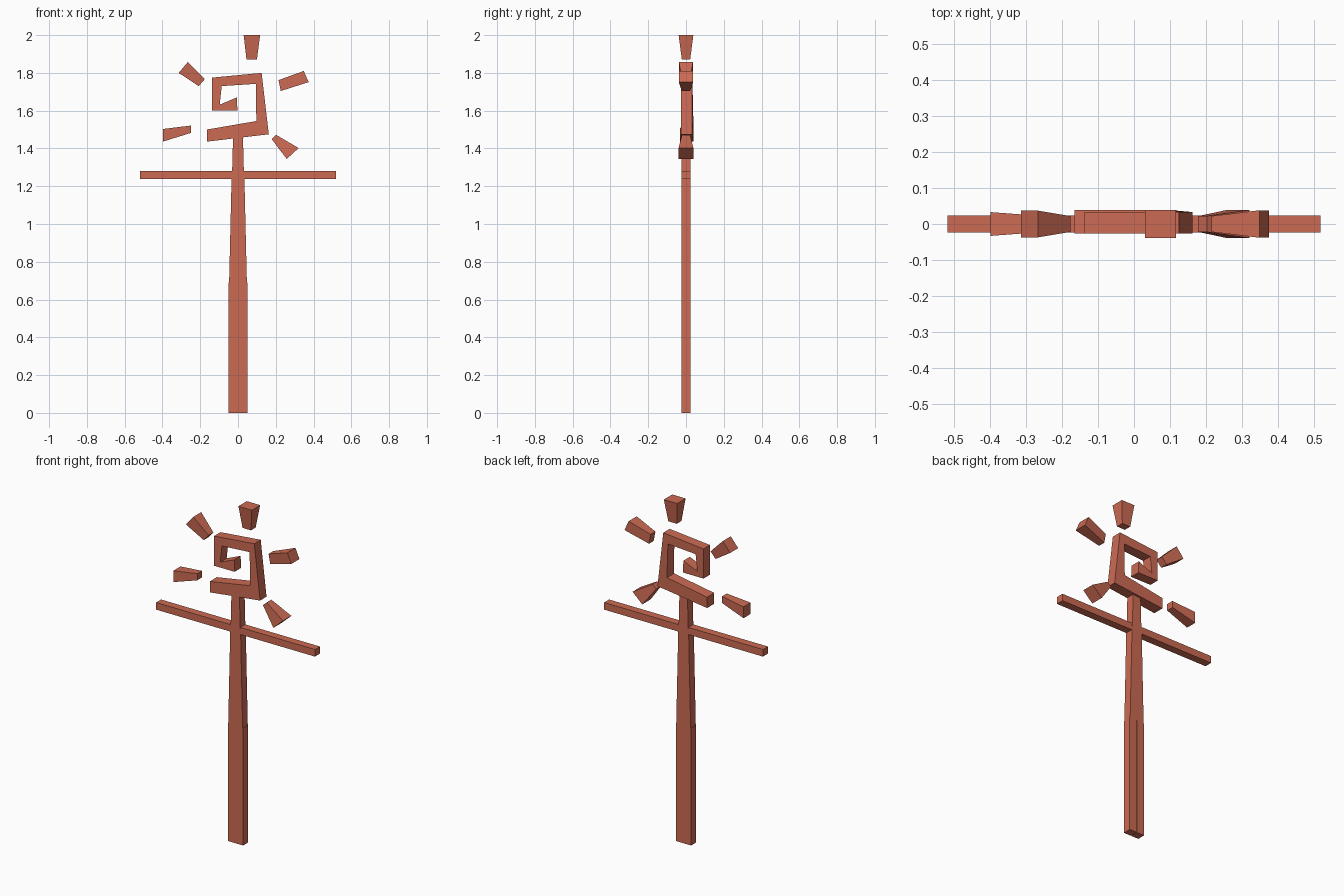
import bpy, bmesh

if "Cube" in bpy.data.objects:
    bpy.data.objects.remove(bpy.data.objects["Cube"])

coral = bpy.data.materials.new("coral_red")
coral.diffuse_color = (0.60, 0.145, 0.087, 1)
coral.use_nodes = True
coral.node_tree.nodes["Principled BSDF"].inputs["Base Color"].default_value = coral.diffuse_color


def loft(name, front, back):
    """Solid between two matching loops of 3D points."""
    bm = bmesh.new()
    a = [bm.verts.new(p) for p in front]
    b = [bm.verts.new(p) for p in back]
    n = len(a)
    bm.faces.new(a)
    bm.faces.new(b[::-1])
    for i in range(n):
        j = (i + 1) % n
        bm.faces.new((a[j], a[i], b[i], b[j]))
    bmesh.ops.recalc_face_normals(bm, faces=bm.faces)
    mesh = bpy.data.meshes.new(name)
    bm.to_mesh(mesh)
    bm.free()
    mesh.materials.append(coral)
    obj = bpy.data.objects.new(name, mesh)
    bpy.context.collection.objects.link(obj)
    return obj


def extrude_xz(name, profile, y0, y1):
    """Front outline pushed straight through the depth."""
    return loft(name, [(x, y0, z) for x, z in profile],
                [(x, y1, z) for x, z in profile])


def ray(name, outer, inner, deep, shallow):
    """Tapered block: wide outer end, narrow inner end."""
    def end(pts, d):
        (xa, za), (xb, zb) = pts
        return [(xa, -d, za), (xb, -d, zb), (xb, d, zb), (xa, d, za)]
    return loft(name, end(outer, deep), end(inner, shallow))


D = 0.024  # half depth of the staff

# Lower staff: two halves with a hairline seam
for side, s in (("left", -1), ("right", 1)):
    extrude_xz("lower_staff_" + side,
               [(s * 0.001, 0), (s * 0.05, 0), (s * 0.05, 0.69), (s * 0.001, 0.69)], -D, D)

# Upper staff, tapering up to the spiral
half = [(0.047, 0.69), (0.034, 1.24), (0.031, 1.28), (0.026, 1.47)]
extrude_xz("upper_staff", half + [(-x, z) for x, z in reversed(half)], -D, D)

# Crossbar
extrude_xz("crossbar", [(-0.518, 1.238), (0.518, 1.238), (0.518, 1.28), (-0.518, 1.28)],
           -0.023, 0.023)

# Square spiral head; the lower arm is slightly deeper at its free end
spiral = [(-0.165, 1.436), (0.163, 1.475), (0.125, 1.80), (-0.137, 1.775),
          (-0.137, 1.60), (-0.003, 1.60), (-0.006, 1.67), (-0.097, 1.632),
          (-0.086, 1.73), (0.095, 1.742), (0.097, 1.545), (-0.165, 1.50)]
loft("spiral_head", [(x, -0.027, z) for x, z in spiral],
     [(x, 0.039 if z < 1.55 and x < 0.1 else 0.033, z) for x, z in spiral])

# Rays around the head
ray("ray_top", [(0.03, 2.0), (0.117, 2.0)], [(0.045, 1.87), (0.10, 1.87)], 0.039, 0.022)
ray("ray_upper_left", [(-0.314, 1.80), (-0.266, 1.857)],
    [(-0.208, 1.73), (-0.176, 1.767)], 0.037, 0.022)
ray("ray_upper_right", [(0.374, 1.751), (0.348, 1.81)],
    [(0.226, 1.704), (0.215, 1.762)], 0.038, 0.022)
ray("ray_left", [(-0.398, 1.436), (-0.398, 1.503)],
    [(-0.25, 1.482), (-0.25, 1.521)], 0.033, 0.022)
ray("ray_lower_right", [(0.258, 1.344), (0.321, 1.402)],
    [(0.178, 1.45), (0.202, 1.472)], 0.039, 0.022)
